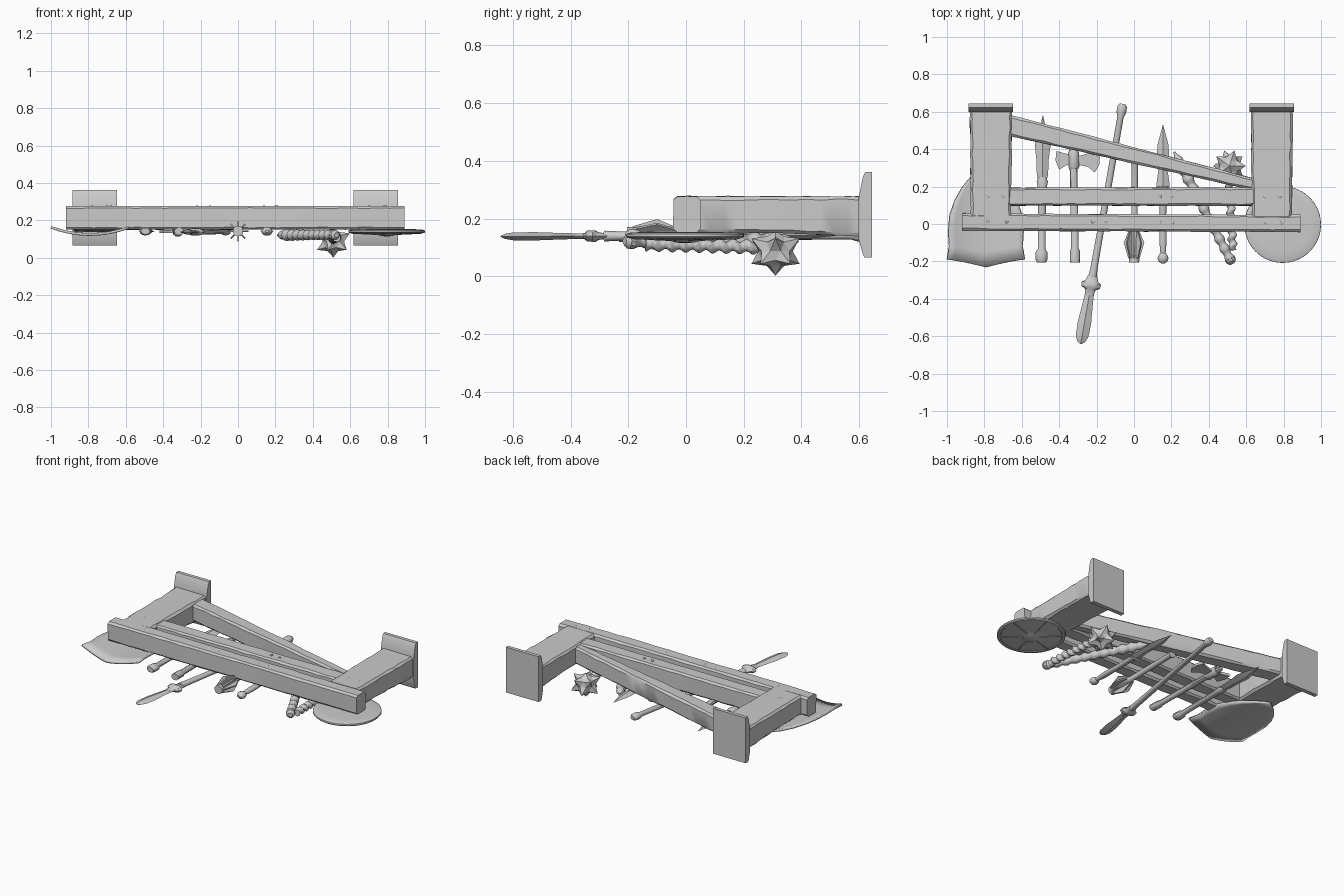
import bpy, bmesh, math, random
from mathutils import Vector

if "Cube" in bpy.data.objects:
    bpy.data.objects.remove(bpy.data.objects["Cube"])
random.seed(4)


def finish(name, bm, angle=35):
    bmesh.ops.recalc_face_normals(bm, faces=bm.faces)
    me = bpy.data.meshes.new(name)
    bm.to_mesh(me)
    bm.free()
    ob = bpy.data.objects.new(name, me)
    bpy.context.collection.objects.link(ob)
    bpy.ops.object.select_all(action='DESELECT')
    ob.select_set(True)
    bpy.context.view_layer.objects.active = ob
    bpy.ops.object.shade_smooth_by_angle(angle=math.radians(angle))
    return ob


def skin(bm, rings):
    """Bridge a list of closed rings and cap both ends."""
    vs = [[bm.verts.new(p) for p in r] for r in rings]
    n = len(vs[0])
    for a, b in zip(vs, vs[1:]):
        for i in range(n):
            j = (i + 1) % n
            bm.faces.new((a[i], a[j], b[j], b[i]))
    bm.faces.new(vs[0][::-1])
    bm.faces.new(vs[-1])


def beam(name, p0, p1, w0, w1, h, steps=14, wear=0.004, flare=0):
    """Worn, chamfered timber between two points."""
    p0, p1 = Vector(p0), Vector(p1)
    d = (p1 - p0).normalized()
    side, up = Vector((d.y, -d.x, 0)), Vector((0, 0, 1))
    rings = []
    for k in range(steps + 1):
        t = k / steps
        a = (w0 + (w1 - w0) * t) / 2
        b = h / 2
        lo = b + flare * max(0, t - 0.5) * 2
        c = 0.009 + random.random() * wear
        ring = [(a - c, b), (a, b - c), (a, c - lo), (a - c, -lo),
                (c - a, -lo), (-a, c - lo), (-a, b - c), (c - a, b)]
        j = lambda: random.uniform(-wear, wear * 0.3)
        o = p0.lerp(p1, t)
        rings.append([o + side * (x + math.copysign(j(), x)) + up * (z + math.copysign(j(), z) * 0.5)
                      for x, z in ring])
    bm = bmesh.new()
    skin(bm, rings)
    return finish(name, bm)


def lathe(name, p0, p1, prof, segs=14, flat=1.0, twist=0, amp=0.2):
    """Turned part: prof holds (fraction along axis, radius)."""
    p0, p1 = Vector(p0), Vector(p1)
    q = (p1 - p0).to_track_quat('Z', 'Y')
    rings = []
    for t, r in prof:
        ring = []
        for i in range(segs):
            a = math.tau * i / segs
            rr = r * (1 + amp * math.sin(math.tau * twist * t - a)) if twist else r
            ring.append(p0.lerp(p1, t) + q @ Vector((rr * math.cos(a), rr * math.sin(a) * flat, 0)))
        rings.append(ring)
    bm = bmesh.new()
    skin(bm, rings)
    return finish(name, bm)


def plate(name, pts, z, th, axis='z', angle=30):
    """Flat outline extruded and given a thickness."""
    bm = bmesh.new()
    if axis == 'z':
        rings = [[(x, y, z + s) for x, y in pts] for s in (-th / 2, th / 2)]
    else:
        rings = [[(z + s, y, zz) for y, zz in pts] for s in (-th / 2, th / 2)]
    skin(bm, rings)
    return finish(name, bm, angle)


# timber frame: posts, flared feet and rails
for side, x in (("left", -0.765), ("right", 0.737)):
    beam(side + "_post", (x, 0.04, 0.213), (x, 0.61, 0.213), 0.21, 0.22, 0.126, 12, 0.005, 0.012)
    plate(side + "_foot", [(0.645, 0.065), (0.645, 0.362), (0.622, 0.362), (0.613, 0.345),
                           (0.598, 0.27), (0.598, 0.13), (0.613, 0.075), (0.618, 0.065)], x, 0.238, 'x')
beam("front_rail", (-0.92, 0.01, 0.214), (0.89, 0.003, 0.214), 0.088, 0.088, 0.124, 24)
beam("inner_rail", (-0.67, 0.146, 0.212), (0.64, 0.146, 0.212), 0.092, 0.095, 0.12, 20)
beam("diagonal_brace", (-0.67, 0.528, 0.212), (0.64, 0.212, 0.212), 0.105, 0.06, 0.11, 20)

# nails on the upper face of the rails and posts
for x, y in [(-0.78, .012), (-0.68, .012), (-0.22, .012), (-0.15, .012), (0.14, .008), (0.21, .008),
             (0.70, .006), (0.79, .006), (-0.78, .146), (-0.70, .146), (0.14, .146), (0.2, .146),
             (0.70, .146), (0.78, .146)]:
    lathe("nail", (x, y, 0.26), (x, y, 0.279), [(0, .009), (0.85, .009), (1, .005)], 8)

# pointed shield, bowed across its width
bm = bmesh.new()
rows = [(-0.19, .208), (-0.12, .196), (-0.04, .201), (0.05, .193), (0.13, .165),
        (0.2, .125), (0.26, .075), (0.31, .01)]
cols = [i / 6 - 1 for i in range(13)]
grid = []
for y, w in rows:
    fall = max(0, min(1, (0.05 - y) / 0.24))
    grid.append([bm.verts.new((-0.792 + u * w, y - 0.042 * fall * (1 - abs(u)) ** 1.3,
                               0.125 + 0.035 * (u * w / 0.2) ** 2)) for u in cols])
for a, b in zip(grid, grid[1:]):
    for i in range(12):
        bm.faces.new((a[i], a[i + 1], b[i + 1], b[i]))
ob = finish("pointed_shield", bm)
m = ob.modifiers.new("thickness", 'SOLIDIFY')
m.thickness = 0.014
m.offset = 0

# round shield with a rim, plank battens and shallow boss
C = Vector((0.795, -0.003, 0))
lathe("round_shield", C + Vector((0, 0, 0.16)), C + Vector((0, 0, 0.115)),
      [(0.15, .15), (0.2, .19), (0.3, .204), (0.5, .205), (0.62, .2), (0.64, .186), (0.56, .182),
       (0.75, .1), (0.8, .05), (0.95, .035), (1, .012)], 40)
for i in range(6):
    a = math.tau * i / 6 + 0.3
    d = Vector((math.cos(a), math.sin(a), 0))
    lathe("shield_rib", C + d * 0.045 + Vector((0, 0, .125)), C + d * 0.19 + Vector((0, 0, .131)),
          [(0, .006), (1, .005)], 6, 0.6)

# leaf-bladed short spear
Z = 0.142
lathe("spear_shaft", (-0.495, -0.205, Z), (-0.49, 0.25, Z),
      [(0, .024), (0.03, .032), (0.12, .031), (0.16, .02), (0.5, .02), (0.85, .022), (0.95, .03), (1, .02)], 12, 0.7)
lathe("spear_blade", (-0.49, 0.22, Z), (-0.487, 0.58, Z),
      [(0, .02), (0.12, .03), (0.35, .033), (0.55, .042), (0.68, .034), (0.85, .013), (1, .001)], 4, 0.4)

# axe
lathe("axe_handle", (-0.315, -0.205, Z), (-0.325, 0.42, Z),
      [(0, .026), (0.1, .026), (0.12, .02), (0.7, .02), (0.96, .022), (1, .014)], 10, 0.8)
plate("axe_head", [(-0.415, .39), (-0.36, .375), (-0.29, .365), (-0.235, .38), (-0.2, .4), (-0.183, .36),
                   (-0.184, .32), (-0.21, .275), (-0.245, .305), (-0.29, .315), (-0.36, .315), (-0.4, .29),
                   (-0.42, .34)], Z, 0.016)
lathe("axe_socket", (-0.321, 0.295, Z), (-0.323, 0.39, Z), [(0, .025), (0.1, .029), (0.9, .029), (1, .025)], 10)

# long spear lying across the rack
A, B = Vector((-0.06, 0.642, Z)), Vector((-0.285, -0.642, 0.138))
lathe("long_spear_shaft", A, B, [(0, .015), (0.01, .025), (0.035, .026), (0.055, .017), (0.55, .018), (0.68, .019),
                                 (0.72, .022)], 12, 0.85)
lathe("long_spear_collar", A.lerp(B, 0.71), A.lerp(B, 0.8),
      [(0, .022), (0.3, .034), (0.4, .052), (0.6, .05), (0.7, .028), (1, .022)], 10, 0.4)
lathe("long_spear_blade", A.lerp(B, 0.77), B,
      [(0, .022), (0.3, .028), (0.6, .036), (0.85, .034), (0.95, .022), (1, .004)], 4, 0.4)

# flanged mace
lathe("flanged_mace_shaft", (0, -0.205, 0.143), (0.005, 0.36, 0.143),
      [(0, .028), (0.04, .028), (0.06, .018), (0.3, .022), (0.33, .017), (0.96, .017), (1, .024)], 12)
for i in range(8):
    a = math.tau * i / 8
    e = Vector((math.cos(a), 0, math.sin(a)))
    s = Vector((-math.sin(a), 0, math.cos(a))) * 0.004
    o = Vector((0, 0, 0.143))
    bm = bmesh.new()
    skin(bm, [[o + e * r + Vector((0, y, 0)) + k * s for r, y in
               ((.01, -.19), (.03, -.185), (.055, -.1), (.03, -.04), (.01, -.03))] for k in (-1, 1)])
    finish("mace_flange", bm)

# dagger with ball pommel
lathe("dagger_hilt", (0.155, -0.212, Z), (0.155, 0.2, Z),
      [(0, .008), (0.03, .024), (0.07, .029), (0.11, .024), (0.14, .014), (0.3, .02), (0.6, .017),
       (0.94, .02), (1, .03)], 14, 0.8)
lathe("dagger_blade", (0.155, 0.17, Z), (0.155, 0.53, Z),
      [(0, .028), (0.1, .036), (0.3, .026), (0.55, .033), (0.72, .028), (1, .001)], 4, 0.4)

# ribbed club with a pointed head
N = 66
prof = []
for k in range(N + 1):
    t = k / N
    r = (0.024 + 0.010 * max(0, t - 0.45)) * (1 + 0.17 * math.sin(math.tau * 11 * t))
    if t > 0.88:
        r *= max(0.1, (1 - t) / 0.12) ** 0.6
    prof.append((t, r))
lathe("ribbed_club", (0.52, -0.2, 0.122), (0.215, 0.385, 0.122), prof, 12)
lathe("club_pommel", (0.528, -0.213, 0.122), (0.505, -0.172, 0.122), [(0, .014), (0.3, .027), (0.7, .029), (1, .02)], 10)

# spiked mace with a twisted grip
lathe("spiked_mace_handle", (0.528, -0.14, 0.112), (0.508, 0.28, 0.1),
      [(k / 70, 0.021) for k in range(71)], 12, 1, 9, 0.28)
bm = bmesh.new()
bmesh.ops.create_icosphere(bm, subdivisions=2, radius=0.06)
for v in bm.verts:
    if len(v.link_edges) == 5:
        v.co = v.co.normalized() * 0.098
    v.co.z = max(-0.085, min(0.07, v.co.z))
ob = finish("spiked_mace_head", bm, 20)
ob.location = (0.51, 0.31, 0.087)
